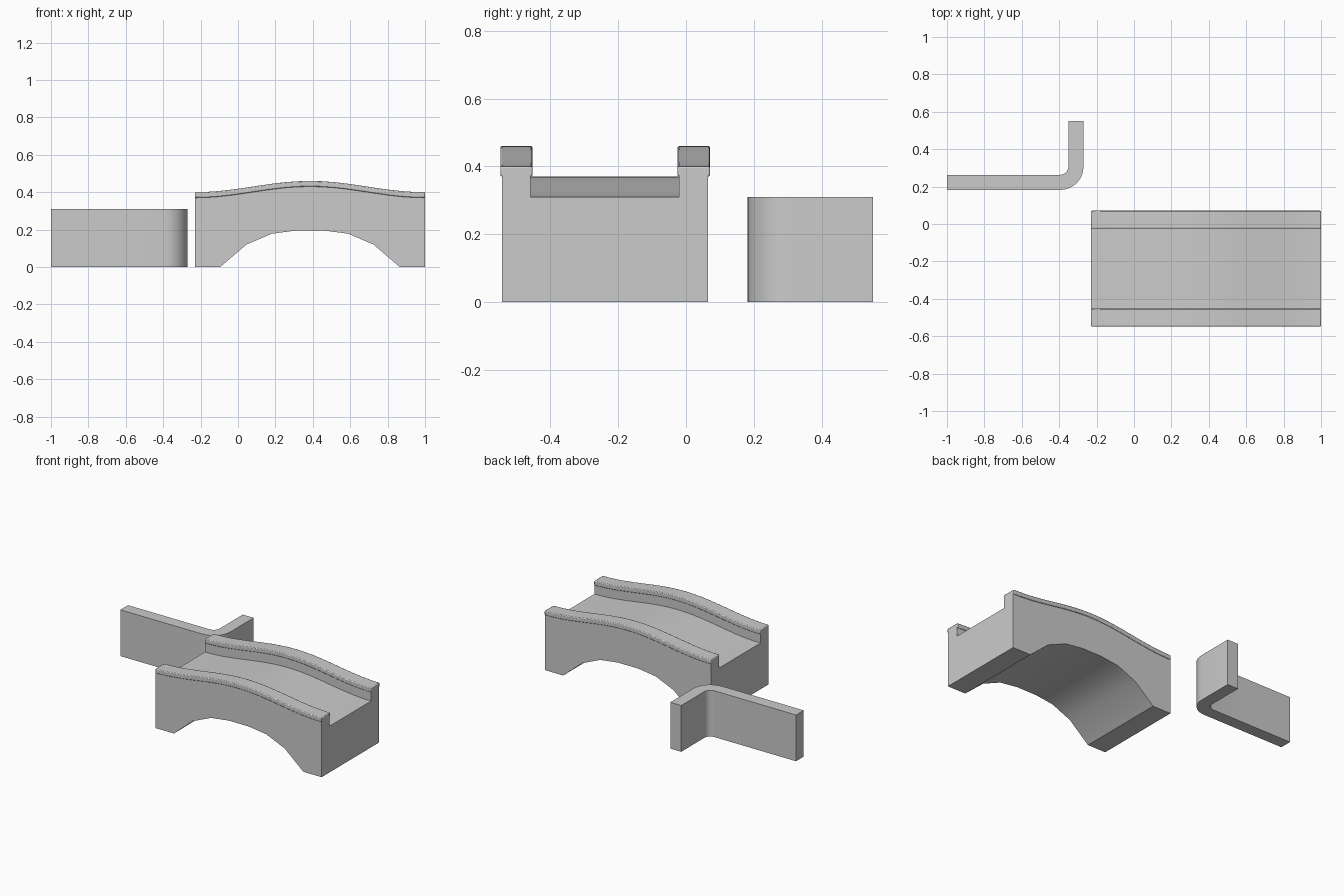
import bpy, bmesh, math
from mathutils import Vector

if "Cube" in bpy.data.objects:
    bpy.data.objects.remove(bpy.data.objects["Cube"])

stone = bpy.data.materials.new("grey_stone")
stone.use_nodes = True
GREY = (0.6, 0.6, 0.6, 1)
stone.diffuse_color = GREY
stone.node_tree.nodes["Principled BSDF"].inputs["Base Color"].default_value = GREY


def extrude(name, outline, offset, bevel=0):
    """Fill an outline and extrude it into a closed solid."""
    mesh = bpy.data.meshes.new(name)
    bm = bmesh.new()
    face = bm.faces.new([bm.verts.new(p) for p in outline])
    ext = bmesh.ops.extrude_face_region(bm, geom=[face])
    moved = [g for g in ext["geom"] if isinstance(g, bmesh.types.BMVert)]
    bmesh.ops.translate(bm, verts=moved, vec=Vector(offset))
    bmesh.ops.recalc_face_normals(bm, faces=bm.faces)
    bm.to_mesh(mesh)
    bm.free()
    mesh.materials.append(stone)
    obj = bpy.data.objects.new(name, mesh)
    bpy.context.collection.objects.link(obj)
    bpy.ops.object.select_all(action="DESELECT")
    obj.select_set(True)
    bpy.context.view_layer.objects.active = obj
    bpy.ops.object.shade_smooth_by_angle(angle=math.radians(35))
    if bevel:
        mod = obj.modifiers.new("soft_edges", "BEVEL")
        mod.width, mod.segments = bevel, 2
        mod.angle_limit = math.radians(40)
    return obj


# Bridge dimensions
MID, HALF, STEPS = 0.385, 0.615, 20
ARCH = [(0.48, 0), (0.34, 0.12), (0.205, 0.178), (0.075, 0.195)]
arch = [(MID - d, z) for d, z in ARCH] + [(MID + d, z) for d, z in reversed(ARCH)]


def hump(base):
    """Gently rising and falling line along the bridge, from left to right."""
    line = []
    for i in range(STEPS + 1):
        t = i / STEPS
        line.append((MID - HALF + 2 * HALF * t,
                     base + 0.03 * (1 - math.cos(math.tau * t))))
    return line


def bridge_slab(name, bottom, top, y0, y1, bevel=0):
    outline = [(x, y0, z) for x, z in bottom + top[::-1]]
    return extrude(name, outline, (0, y1 - y0, 0), bevel)


# Bridge body: deck between two parapets, all pierced by the arch
underside = [(MID - HALF, 0)] + arch + [(MID + HALF, 0)]
bridge_slab("bridge_deck", underside, hump(0.31), -0.459, -0.02)
for side, y0, y1 in (("front", -0.543, -0.459), ("back", -0.02, 0.065)):
    bridge_slab(side + "_parapet", underside, hump(0.385), y0, y1)
    bridge_slab(side + "_coping", hump(0.37), hump(0.40), y0 - 0.005, y1 + 0.006, 0.005)

# Straight wall section
TALL, Y0, Y1, JOINT = 0.31, 0.182, 0.263, -0.69
extrude("straight_wall",
        [(-1, Y0, 0), (JOINT, Y0, 0), (JOINT, Y1, 0), (-1, Y1, 0)], (0, 0, TALL))

# Corner wall section with a rounded bend
CX, CY, END = -0.395, 0.307, 0.552


def bend(radius):
    angles = [math.radians(-90 + 90 * i / 8) for i in range(9)]
    return [(CX + radius * math.cos(a), CY + radius * math.sin(a), 0) for a in angles]


outer, inner = bend(CY - Y0), bend(CY - Y1)
extrude("corner_wall",
        [(JOINT, Y0, 0)] + outer + [(outer[-1][0], END, 0), (inner[-1][0], END, 0)]
        + inner[::-1] + [(JOINT, Y1, 0)], (0, 0, TALL))
